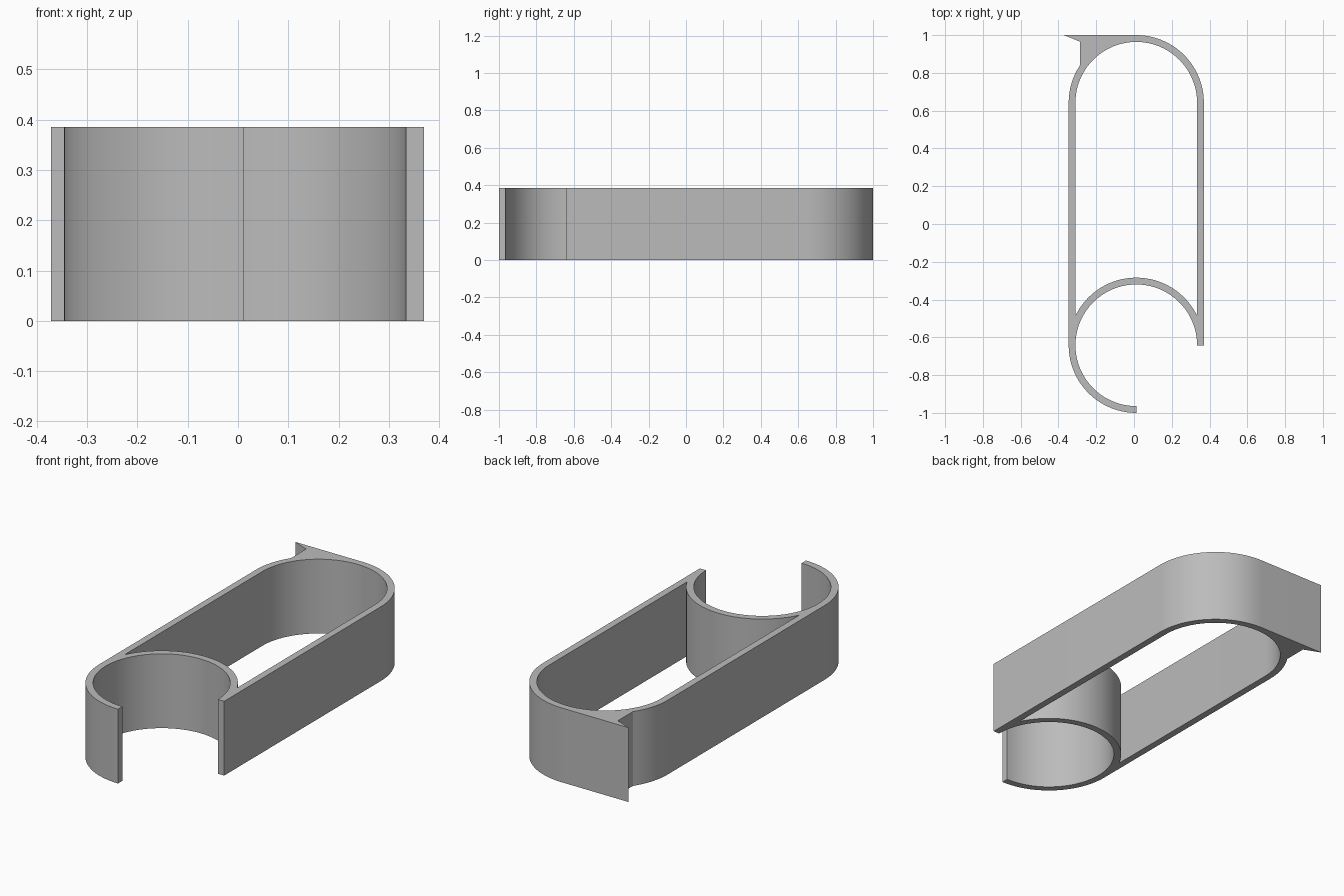
import bpy
import bmesh
from math import acos, asin, cos, sin, pi, radians

cube = bpy.data.objects.get("Cube")
if cube:
    bpy.data.objects.remove(cube, do_unlink=True)

# Main dimensions
CX = 0.012            # centre line of the loop
END_Y = 0.642         # centres of the two round ends
R_OUT, R_IN = 0.358, 0.322
HEIGHT = 0.385
LIP_X = -0.285        # inner side of the corner lip


def arc(cy, radius, start, end):
    """Points on an arc about the centre line, angles in radians."""
    n = max(4, round(abs(end - start) / radians(4)))
    angles = [start + (end - start) * i / n for i in range(n + 1)]
    return [(CX + radius * cos(a), cy + radius * sin(a)) for a in angles]


# Outer outline: right wall, back end, corner lip, left wall, open front hook
lip_angle = acos((LIP_X - CX) / R_OUT)
outline = arc(END_Y, R_OUT, 0, pi / 2)
outline += [(-0.372, 1.0), (LIP_X, 0.965)]
outline += arc(END_Y, R_OUT, lip_angle, pi)
outline += arc(-END_Y, R_OUT, pi, 1.5 * pi)
outline += arc(-END_Y, R_IN, 1.5 * pi, 0)
outline += [(CX + R_OUT, -END_Y)]

# Long opening between the back end and the curved cross wall
join_angle = acos(R_IN / R_OUT)
opening = arc(END_Y, R_IN, 0, pi)
opening += arc(-END_Y, R_OUT, pi - join_angle, join_angle)

# Fill the flat profile and extrude it upward
bm = bmesh.new()
edges = []
for loop in (outline, opening):
    verts = [bm.verts.new((x, y, 0)) for x, y in loop]
    edges += [bm.edges.new((v, verts[i - 1])) for i, v in enumerate(verts)]
bmesh.ops.triangle_fill(bm, edges=edges, use_beauty=True, normal=(0, 0, 1))
raised = bmesh.ops.extrude_face_region(bm, geom=bm.faces[:], use_keep_orig=True)
top = [g for g in raised["geom"] if isinstance(g, bmesh.types.BMVert)]
bmesh.ops.translate(bm, verts=top, vec=(0, 0, HEIGHT))
bmesh.ops.recalc_face_normals(bm, faces=bm.faces[:])
mesh = bpy.data.meshes.new("clip_body")
bm.to_mesh(mesh)
bm.free()

body = bpy.data.objects.new("clip_body", mesh)
bpy.context.collection.objects.link(body)

# Plain grey material
grey = bpy.data.materials.new("plain_grey")
grey.use_nodes = True
colour = (0.5, 0.5, 0.5, 1)
grey.diffuse_color = colour
grey.node_tree.nodes["Principled BSDF"].inputs["Base Color"].default_value = colour
mesh.materials.append(grey)

# Smooth round walls, crisp rims and corners
bpy.ops.object.select_all(action="DESELECT")
body.select_set(True)
bpy.context.view_layer.objects.active = body
bpy.ops.object.shade_smooth_by_angle(angle=radians(20))
